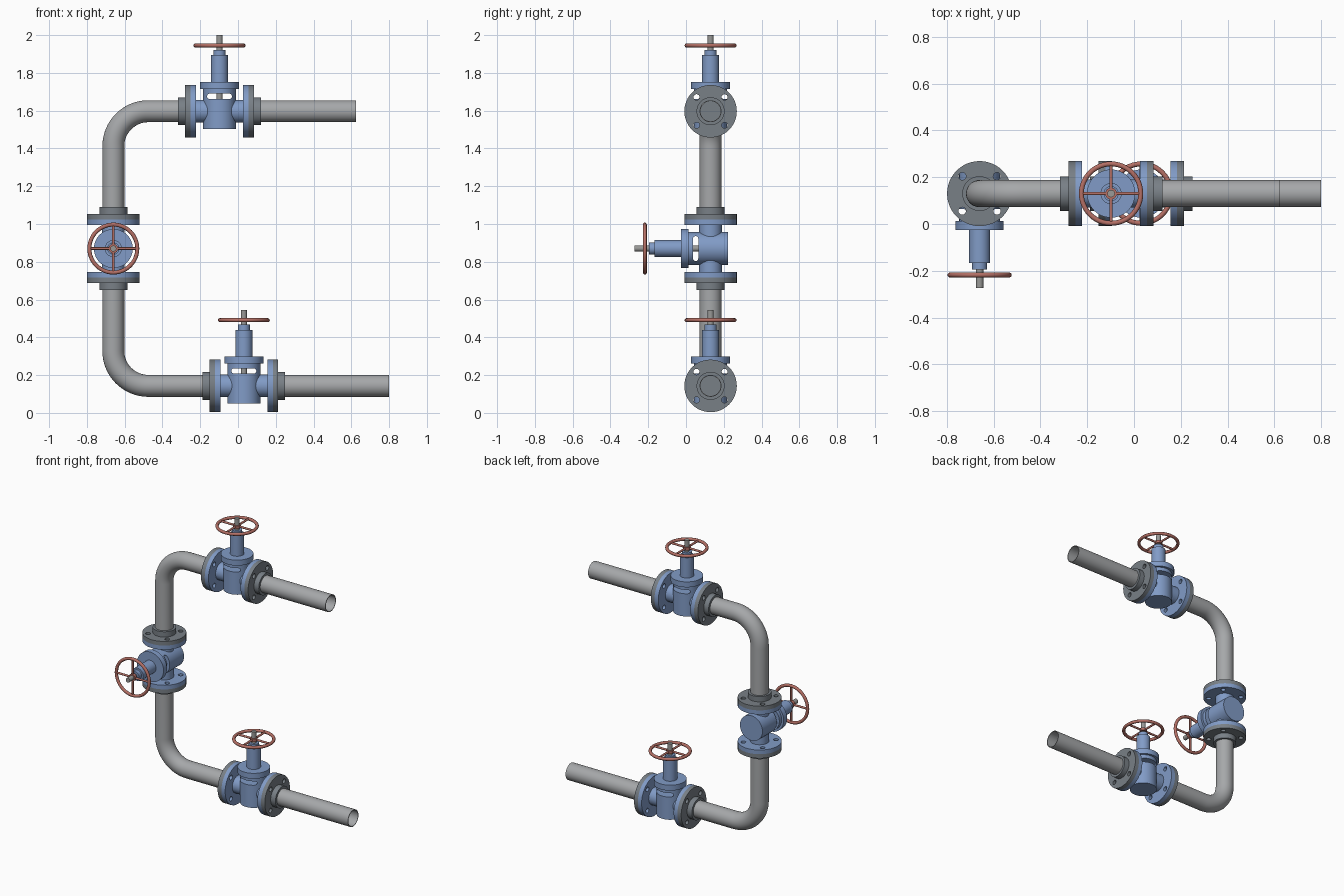
import bpy, bmesh, math
from mathutils import Matrix, Vector

if "Cube" in bpy.data.objects:
    bpy.data.objects.remove(bpy.data.objects["Cube"])

SEG = 48
Y = 0.13                      # depth of the pipe axis
LOW, HIGH, RISER = 0.143, 1.597, -0.66
PIPE_R, BEND_R = 0.058, 0.185


def material(name, rgb):
    m = bpy.data.materials.new(name)
    m.diffuse_color = (*rgb, 1)
    m.use_nodes = True
    m.node_tree.nodes["Principled BSDF"].inputs["Base Color"].default_value = m.diffuse_color
    return m


PIPE = material("pipe grey", (0.38, 0.39, 0.40))
DARK = material("flange grey", (0.19, 0.215, 0.24))
BLUE = material("valve blue", (0.22, 0.33, 0.57))
RED = material("wheel red", (0.46, 0.16, 0.13))
STEM = material("stem grey", (0.32, 0.32, 0.31))


def add(name, bm, mat, xf=Matrix()):
    bmesh.ops.remove_doubles(bm, verts=bm.verts, dist=1e-5)
    bmesh.ops.recalc_face_normals(bm, faces=bm.faces)
    me = bpy.data.meshes.new(name)
    bm.to_mesh(me)
    bm.free()
    me.transform(xf)
    me.materials.append(mat)
    ob = bpy.data.objects.new(name, me)
    bpy.context.collection.objects.link(ob)
    return ob


def skin(rings, closed=False):
    """Bridge a list of point rings with quads."""
    bm = bmesh.new()
    rows = [[bm.verts.new(p) for p in ring] for ring in rings]
    pairs = list(zip(rows, rows[1:])) + ([(rows[-1], rows[0])] if closed else [])
    for a, b in pairs:
        for i in range(len(a)):
            j = (i + 1) % len(a)
            bm.faces.new((a[i], a[j], b[j], b[i]))
    return bm, rows


def lathe(name, profile, mat, xf, seg=SEG):
    """Turn (radius, height) points around z and cap both ends."""
    rings = [[(r * math.cos(t), r * math.sin(t), z)
              for t in (2 * math.pi * i / seg for i in range(seg))] for r, z in profile]
    bm, rows = skin(rings)
    bm.faces.new(rows[0])
    bm.faces.new(rows[-1])
    return add(name, bm, mat, xf)


def ring_tube(name, major, minor, z, mat, xf):
    rings = []
    for i in range(SEG):
        t = 2 * math.pi * i / SEG
        rings.append([((major + minor * math.cos(u)) * math.cos(t),
                       (major + minor * math.cos(u)) * math.sin(t), z + minor * math.sin(u))
                      for u in (2 * math.pi * k / 12 for k in range(12))])
    return add(name, skin(rings, True)[0], mat, xf)


def drilled_disc(name, z0, z1, mat, xf):
    """Round flange plate with four bolt holes."""
    cu = bpy.data.curves.new(name, 'CURVE')
    cu.dimensions, cu.fill_mode, cu.extrude = '2D', 'BOTH', (z1 - z0) / 2
    holes = [(0.105 * math.cos(a), 0.105 * math.sin(a), 0.016, 16)
             for a in (math.pi / 4 + k * math.pi / 2 for k in range(4))]
    for cx, cy, r, n in [(0, 0, 0.139, SEG)] + holes:
        sp = cu.splines.new('POLY')
        sp.points.add(n - 1)
        for i, p in enumerate(sp.points):
            t = 2 * math.pi * i / n
            p.co = (cx + r * math.cos(t), cy + r * math.sin(t), 0, 1)
        sp.use_cyclic_u = True
    tmp = bpy.data.objects.new(name, cu)
    bpy.context.collection.objects.link(tmp)
    me = bpy.data.meshes.new_from_object(tmp.evaluated_get(bpy.context.evaluated_depsgraph_get()))
    bm = bmesh.new()
    bm.from_mesh(me)
    bpy.data.objects.remove(tmp)
    return add(name, bm, mat, xf @ Matrix.Translation((0, 0, (z0 + z1) / 2)))


def pipe(name, path):
    """Open, thin-walled round pipe along (x, z) points."""
    pts = [Vector(p) for p in path]
    rings = []
    for i, p in enumerate(pts):
        d = (pts[min(i + 1, len(pts) - 1)] - pts[max(i - 1, 0)]).normalized()
        rings.append([(p.x - d.y * PIPE_R * math.cos(t), Y + PIPE_R * math.sin(t),
                       p.y + d.x * PIPE_R * math.cos(t))
                      for t in (2 * math.pi * k / SEG for k in range(SEG))])
    inner = [[tuple(Vector((p[0], 0, p[1])).lerp(Vector(q) - Vector((0, Y, 0)), 0.92)
                    + Vector((0, Y, 0))) for q in ring] for p, ring in zip(path, rings)]
    return add(name, skin(rings + inner[::-1], True)[0], PIPE)


def slot_cut(ob, xf, z, half_w, half_h):
    """Cut a round-ended slot through a body, front to back."""
    rings = []
    for y in (-0.2, 0.2):
        ring = []
        for i in range(24):
            t = 2 * math.pi * (i + 0.5) / 24
            side = math.copysign(half_w - half_h, math.cos(t))
            ring.append((side + half_h * math.cos(t), y, z + half_h * math.sin(t)))
        rings.append(ring)
    bm, rows = skin(rings)
    bm.faces.new(rows[0])
    bm.faces.new(rows[1])
    cutter = add("slot_cutter", bm, BLUE, xf)
    cutter.hide_render = True
    mod = ob.modifiers.new("slot", 'BOOLEAN')
    mod.operation, mod.solver, mod.object = 'DIFFERENCE', 'EXACT', cutter
    deps = bpy.context.evaluated_depsgraph_get()
    me = bpy.data.meshes.new_from_object(ob.evaluated_get(deps))
    ob.modifiers.clear()
    ob.data = me
    bpy.data.objects.remove(cutter)


def valve(tag, xf):
    """Gate valve: flow along local x, stem along local z."""
    # body with an open yoke window
    body = lathe(tag + "_valve_body", [(0.087, -0.093), (0.087, 0.12)], BLUE, xf)
    slot_cut(body, xf, 0.079, 0.066, 0.014)
    along = xf @ Matrix.Rotation(math.pi / 2, 4, 'Y')
    lathe(tag + "_valve_passage", [(0.06, -0.13), (0.06, 0.13)], BLUE, along)
    # flange pairs and pipe collars at both ends
    for side, ang in (("start", -math.pi / 2), ("end", math.pi / 2)):
        out = xf @ Matrix.Rotation(ang, 4, 'Y')
        drilled_disc(f"{tag}_valve_flange_{side}", 0.124, 0.153, BLUE, out)
        drilled_disc(f"{tag}_pipe_flange_{side}", 0.153, 0.182, DARK, out)
        lathe(f"{tag}_pipe_collar_{side}", [(0.074, 0.17), (0.074, 0.219)], DARK, out)
    # bonnet and gland
    lathe(tag + "_bonnet", [(0.103, 0.118), (0.103, 0.156), (0.045, 0.156), (0.045, 0.297),
                            (0.032, 0.297), (0.032, 0.325)], BLUE, xf)
    lathe(tag + "_stem", [(0.016, 0.05), (0.016, 0.403)], STEM, xf, 24)
    # handwheel
    ring_tube(tag + "_wheel_rim", 0.127, 0.0105, 0.348, RED, xf)
    lathe(tag + "_wheel_hub", [(0.025, 0.338), (0.025, 0.358)], RED, xf, 24)
    for k in range(4):
        spoke = (xf @ Matrix.Translation((0, 0, 0.348))
                 @ Matrix.Rotation(k * math.pi / 2, 4, 'Z') @ Matrix.Rotation(math.pi / 2, 4, 'Y'))
        lathe(f"{tag}_wheel_spoke_{k}", [(0.007, 0.018), (0.007, 0.127)], RED, spoke, 12)


# three valves; the middle one lies on the riser with its stem to the front
TOP_X, LOW_X, MID_Z, END = -0.098, 0.031, 0.87, 0.18
valve("upper", Matrix.Translation((TOP_X, Y, HIGH)))
valve("lower", Matrix.Translation((LOW_X, Y, LOW)))
turn = Matrix(((0, -1, 0), (0, 0, -1), (1, 0, 0))).to_4x4()
valve("middle", Matrix.Translation((RISER, Y, MID_Z)) @ turn)


def elbow(z, sign):
    """Quarter bend from the riser into a level run."""
    return [(RISER + BEND_R * (1 - math.cos(a)), z - sign * BEND_R * (1 - math.sin(a)))
            for a in (math.pi / 2 * i / 16 for i in range(17))]


# pipe runs
pipe("upper_bend_pipe", [(RISER, MID_Z + END)] + elbow(HIGH, 1) + [(TOP_X - END, HIGH)])
pipe("lower_bend_pipe", [(RISER, MID_Z - END)] + elbow(LOW, -1) + [(LOW_X - END, LOW)])
pipe("upper_straight_pipe", [(TOP_X + END, HIGH), (0.625, HIGH)])
pipe("lower_straight_pipe", [(LOW_X + END, LOW), (0.799, LOW)])

# smooth round walls, keep rims sharp
for ob in bpy.context.collection.objects:
    ob.select_set(True)
    bpy.context.view_layer.objects.active = ob
bpy.ops.object.shade_smooth_by_angle(angle=math.radians(35))
